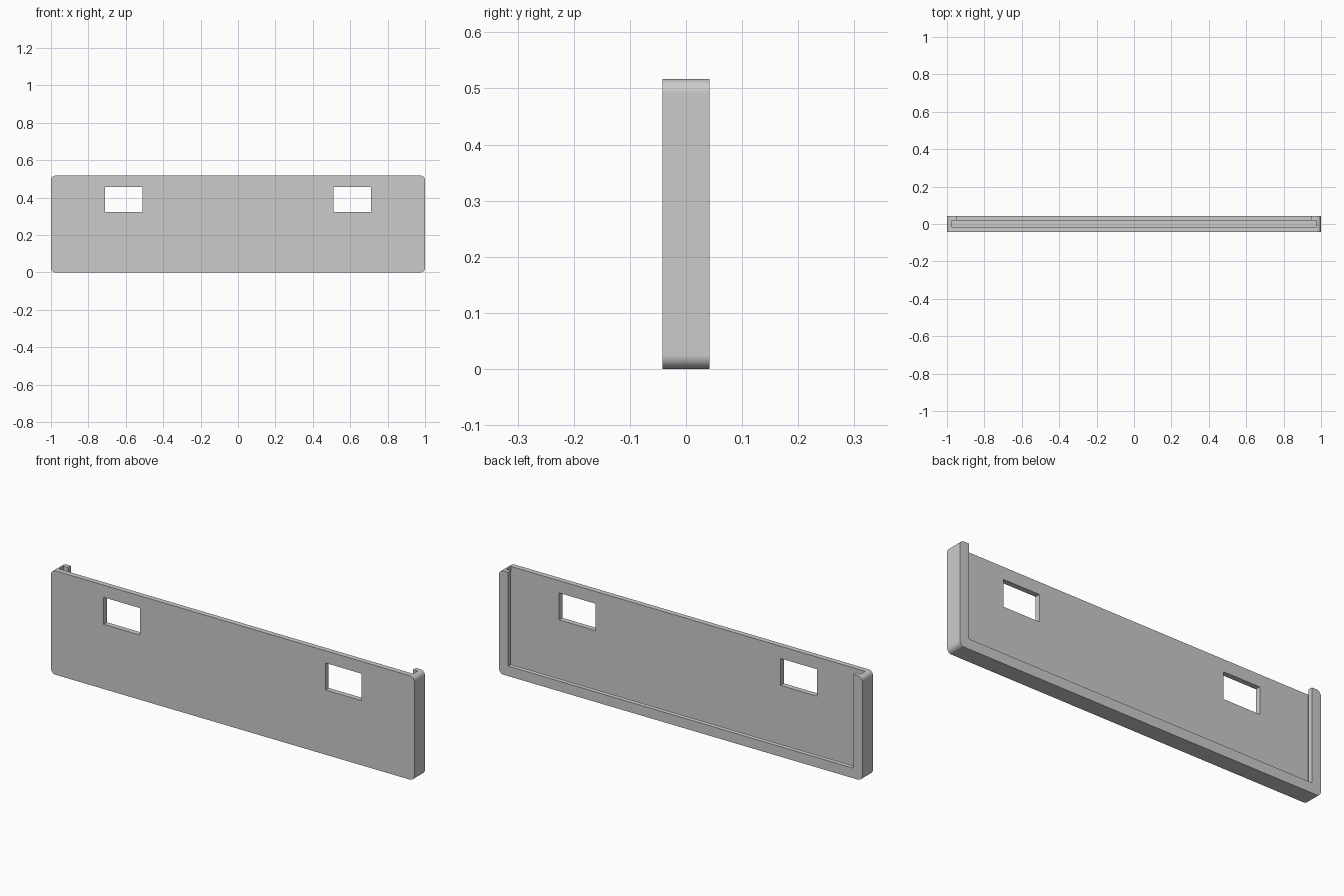
import bpy, bmesh, math

default = bpy.data.objects.get("Cube")
if default:
    bpy.data.objects.remove(default, do_unlink=True)

WIDTH, DEPTH, HEIGHT = 2.0, 0.084, 0.517
RADIUS = 0.025
FRONT, BACK = -DEPTH / 2, DEPTH / 2

grey = bpy.data.materials.new("plain_grey")
grey.use_nodes = True
colour = (0.6, 0.6, 0.6, 1)
grey.diffuse_color = colour
grey.node_tree.nodes["Principled BSDF"].inputs["Base Color"].default_value = colour


def box(name, x, y, z, radius=0):
    """Box between (min, max) ranges, optionally rounding the edges along y."""
    bm = bmesh.new()
    bmesh.ops.create_cube(bm, size=1)
    for v in bm.verts:
        for axis, (low, high) in enumerate((x, y, z)):
            v.co[axis] = high if v.co[axis] > 0 else low
    if radius:
        edges = [e for e in bm.edges
                 if abs(e.verts[0].co.y - e.verts[1].co.y) > DEPTH / 2]
        bmesh.ops.bevel(bm, geom=edges, offset=radius, segments=8,
                        profile=0.5, affect='EDGES')
    bmesh.ops.recalc_face_normals(bm, faces=bm.faces)
    mesh = bpy.data.meshes.new(name)
    bm.to_mesh(mesh)
    bm.free()
    mesh.materials.append(grey)
    obj = bpy.data.objects.new(name, mesh)
    bpy.context.collection.objects.link(obj)
    return obj


# Panel body with rounded corners
panel = box("panel", (-WIDTH / 2, WIDTH / 2), (FRONT, BACK), (0, HEIGHT), RADIUS)

# Cutters: hidden slot, back opening inside the lip, two windows
cutters = [
    box("slot_cutter", (-0.976, 0.976), (-0.016, 0.02), (0.025, 0.7)),
    box("opening_cutter", (-0.95, 0.95), (0, 0.1), (0.05, 0.8)),
]
for side in (-1, 1):
    cutters.append(box("window_cutter", sorted((side * 0.51, side * 0.71)),
                       (-0.1, 0.1), (0.322, 0.456)))

bpy.ops.object.select_all(action='DESELECT')
bpy.context.view_layer.objects.active = panel
panel.select_set(True)
for cutter in cutters:
    cutter.hide_render = True
    cut = panel.modifiers.new("cut", 'BOOLEAN')
    cut.operation = 'DIFFERENCE'
    cut.solver = 'EXACT'
    cut.object = cutter
    bpy.ops.object.modifier_apply(modifier=cut.name)
    bpy.data.objects.remove(cutter, do_unlink=True)

# Smooth corners, flat faces
bpy.ops.object.shade_smooth_by_angle(angle=math.radians(30))
weighted = panel.modifiers.new("flat_faces", 'WEIGHTED_NORMAL')
weighted.keep_sharp = True
